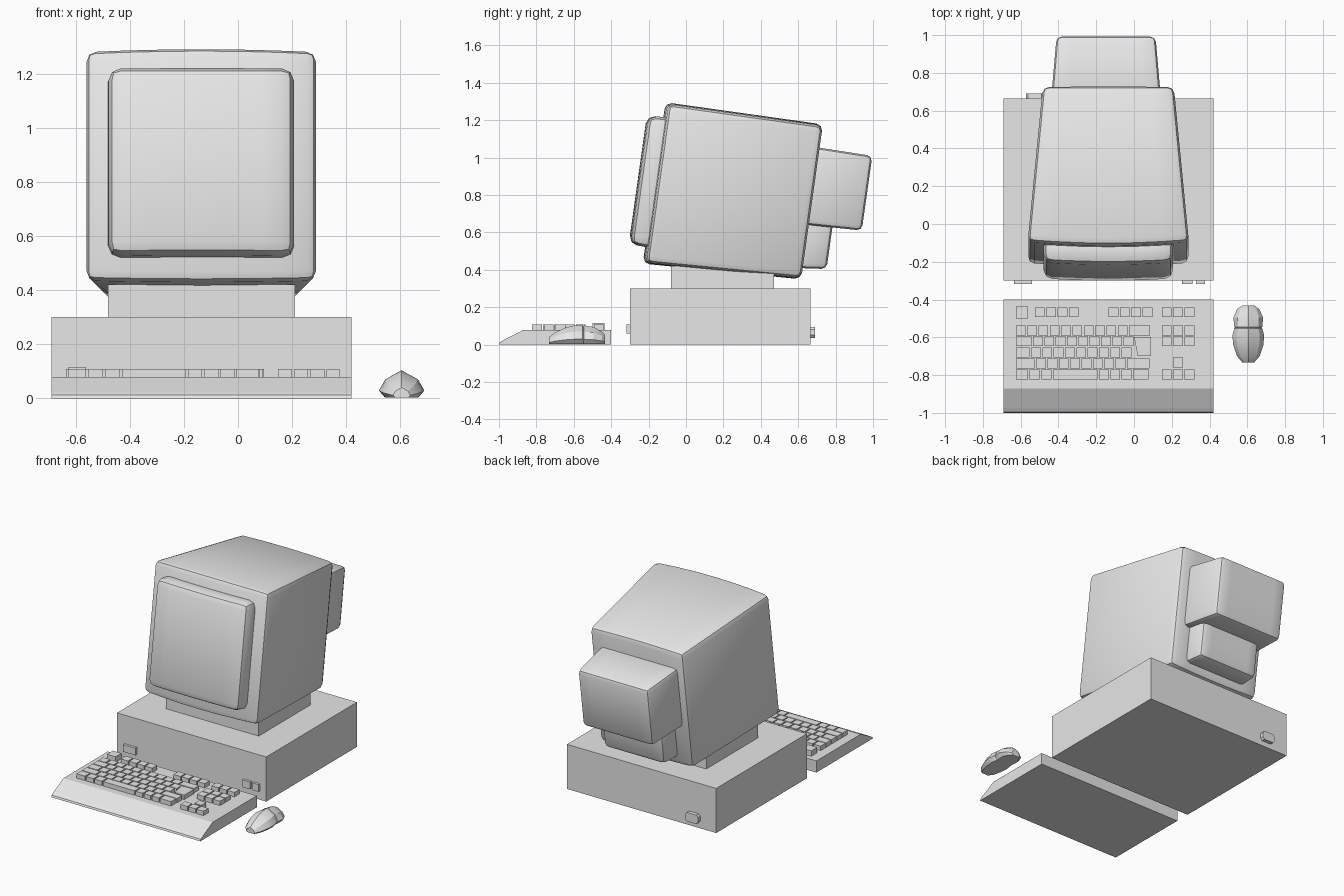
import bpy, bmesh, math
from mathutils import Matrix, Vector

cube = bpy.data.objects.get("Cube")
if cube:
    bpy.data.objects.remove(cube, do_unlink=True)

grey = bpy.data.materials.new("light_grey")
grey.use_nodes = True
grey.diffuse_color = (0.8, 0.8, 0.8, 1)
grey.node_tree.nodes["Principled BSDF"].inputs["Base Color"].default_value = (0.8, 0.8, 0.8, 1)


def finish(name, bm, smooth=None, matrix=None):
    """Turn a bmesh into a named object."""
    bmesh.ops.recalc_face_normals(bm, faces=bm.faces[:])
    if matrix:
        bm.transform(matrix)
    mesh = bpy.data.meshes.new(name)
    bm.to_mesh(mesh)
    bm.free()
    mesh.materials.append(grey)
    obj = bpy.data.objects.new(name, mesh)
    bpy.context.collection.objects.link(obj)
    if smooth:
        bpy.ops.object.select_all(action='DESELECT')
        obj.select_set(True)
        bpy.context.view_layer.objects.active = obj
        bpy.ops.object.shade_smooth_by_angle(angle=math.radians(smooth))
    return obj


def add_box(bm, x, y, z):
    """Add an axis-aligned box given (low, high) ranges."""
    size = [b - a for a, b in (x, y, z)]
    mid = [(a + b) / 2 for a, b in (x, y, z)]
    bmesh.ops.create_cube(bm, size=1, matrix=Matrix.Translation(mid) @ Matrix.Diagonal((*size, 1)))


def box(name, x, y, z):
    bm = bmesh.new()
    add_box(bm, x, y, z)
    return finish(name, bm)


def add_prism(bm, points, direction):
    """Extrude a closed outline along a direction."""
    face = bm.faces.new([bm.verts.new(p) for p in points])
    new = bmesh.ops.extrude_face_region(bm, geom=[face], use_keep_orig=True)["geom"]
    verts = [v for v in new if isinstance(v, bmesh.types.BMVert)]
    bmesh.ops.translate(bm, verts=verts, vec=Vector(direction))


# The monitor leans back, pivoting on its lower front edge
TILT = Matrix.Translation((0, -0.225, 0.44)) @ Matrix.Rotation(math.radians(-8), 4, 'X')


def housing(name, centre, depth, front, back, bevel, bulge=0.0, crown=0.0):
    """Tapered, bevelled shell; front and back are (half width, bottom, top)."""
    bm = bmesh.new()
    bmesh.ops.create_cube(bm, size=2)
    across = [e for e in bm.edges if abs(e.verts[0].co.x - e.verts[1].co.x) > 1]
    bmesh.ops.subdivide_edges(bm, edges=across, cuts=5, use_grid_fill=True)
    for v in bm.verts:
        half, low, high = front if v.co.y < 0 else back
        bow = 1 - v.co.x ** 2
        y = depth[0] - bulge * bow if v.co.y < 0 else depth[1]
        z = high + crown * bow if v.co.z > 0 else low - crown * bow
        v.co = (centre + v.co.x * half, y, z)
    bm.normal_update()
    sharp = [e for e in bm.edges if e.calc_face_angle(0) > 0.7]
    bmesh.ops.bevel(bm, geom=sharp, offset=bevel, segments=2, profile=0.5, affect='EDGES')
    return finish(name, bm, 30, TILT)


# Monitor
housing("monitor_shell", -0.136, (0.015, 0.845), (0.427, 0.0, 0.855), (0.347, 0.035, 0.855), 0.035, 0.02, 0.008)
housing("screen", -0.136, (-0.082, 0.06), (0.342, 0.085, 0.78), (0.345, 0.08, 0.785), 0.045, 0.012)
housing("rear_tube_cover", -0.148, (0.78, 1.13), (0.292, 0.318, 0.738), (0.262, 0.33, 0.733), 0.028)
housing("rear_lower_cover", -0.14, (0.78, 0.972), (0.24, 0.08, 0.4), (0.225, 0.1, 0.4), 0.028)
box("monitor_stand", (-0.48, 0.21), (-0.08, 0.47), (0.29, 0.42))

# Computer case with its front buttons and rear socket
box("case", (-0.69, 0.42), (-0.3, 0.665), (0, 0.3))
for name, x in (("drive_button", (-0.635, -0.54)),
                ("power_button", (0.255, 0.31)),
                ("reset_button", (0.328, 0.375))):
    box(name, x, (-0.317, -0.29), (0.06, 0.108))
socket = bmesh.new()
add_prism(socket, [(-0.572, 0.66, 0.05), (-0.56, 0.66, 0.035), (-0.49, 0.66, 0.035), (-0.478, 0.66, 0.05),
                   (-0.478, 0.66, 0.08), (-0.49, 0.66, 0.095), (-0.56, 0.66, 0.095), (-0.572, 0.66, 0.08)],
          (0, 0.03, 0))
finish("rear_socket", socket)

# Keyboard body with sloping front lip
body = bmesh.new()
profile = [(-1, 0), (-0.995, 0.012), (-0.975, 0.024), (-0.87, 0.078), (-0.4, 0.078), (-0.4, 0)]
add_prism(body, [(-0.69, y, z) for y, z in profile], (1.11, 0, 0))
finish("keyboard_body", body)

# Keys, row by row
GAP, KEY, TOP = 0.008, 0.052, 0.108
keys = bmesh.new()


def key_row(x, y, widths):
    for w in widths:
        add_box(keys, (x, x + w), (y, y + KEY), (0.07, TOP))
        x += w + GAP


ROWS = [-0.823, -0.765, -0.706, -0.647, -0.589]
LEFT, FUNCTION = -0.626, -0.493
key_row(LEFT, ROWS[0], [0.064, 0.055, 0.055, 0.235, KEY, KEY, KEY, 0.083])
key_row(LEFT, ROWS[1], [0.1] + [KEY] * 8 + [0.12])
key_row(LEFT, ROWS[2], [0.073] + [KEY] * 9)
key_row(LEFT, ROWS[3], [0.083] + [KEY] * 9)
key_row(LEFT, ROWS[4], [KEY] * 10 + [0.11])
add_box(keys, (LEFT, -0.562), (-0.5, -0.437), (0.07, 0.115))
key_row(-0.525, FUNCTION, [KEY] * 4)
key_row(-0.135, FUNCTION, [KEY] * 4)
for y in (FUNCTION, ROWS[4], ROWS[3], ROWS[0]):
    key_row(0.147, y, [KEY] * 3)
key_row(0.207, ROWS[1] + 0.005, [KEY])
add_prism(keys, [(0.0, -0.597, 0.07), (0.09, -0.597, 0.07), (0.09, -0.7, 0.07), (0.02, -0.7, 0.07)],
          (0, 0, TOP - 0.07))
finish("keys", keys)

# Mouse: ridged sections (y, half width, height) lofted front to back, with a button seam
SECTIONS = [(-0.732, 0.032, 0.04), (-0.7, 0.06, 0.065), (-0.64, 0.08, 0.092), (-0.59, 0.084, 0.103),
            (-0.553, 0.074, 0.104), (-0.549, 0.07, 0.097), (-0.545, 0.074, 0.102),
            (-0.495, 0.079, 0.094), (-0.45, 0.058, 0.07), (-0.432, 0.032, 0.05)]
SHAPE = [(-0.75, 0.04), (-1, 0.28), (-0.72, 0.68), (0, 1), (0.72, 0.68), (1, 0.28), (0.75, 0.04)]
mouse = bmesh.new()
rings = [[mouse.verts.new((0.605 + u * w, y, max(0.003, v * h))) for u, v in SHAPE] for y, w, h in SECTIONS]
count = len(SHAPE)
for a, b in zip(rings, rings[1:]):
    for i in range(count):
        j = (i + 1) % count
        mouse.faces.new((a[i], a[j], b[j], b[i]))
mouse.faces.new(rings[0])
mouse.faces.new(rings[-1])
finish("mouse", mouse, 25)
